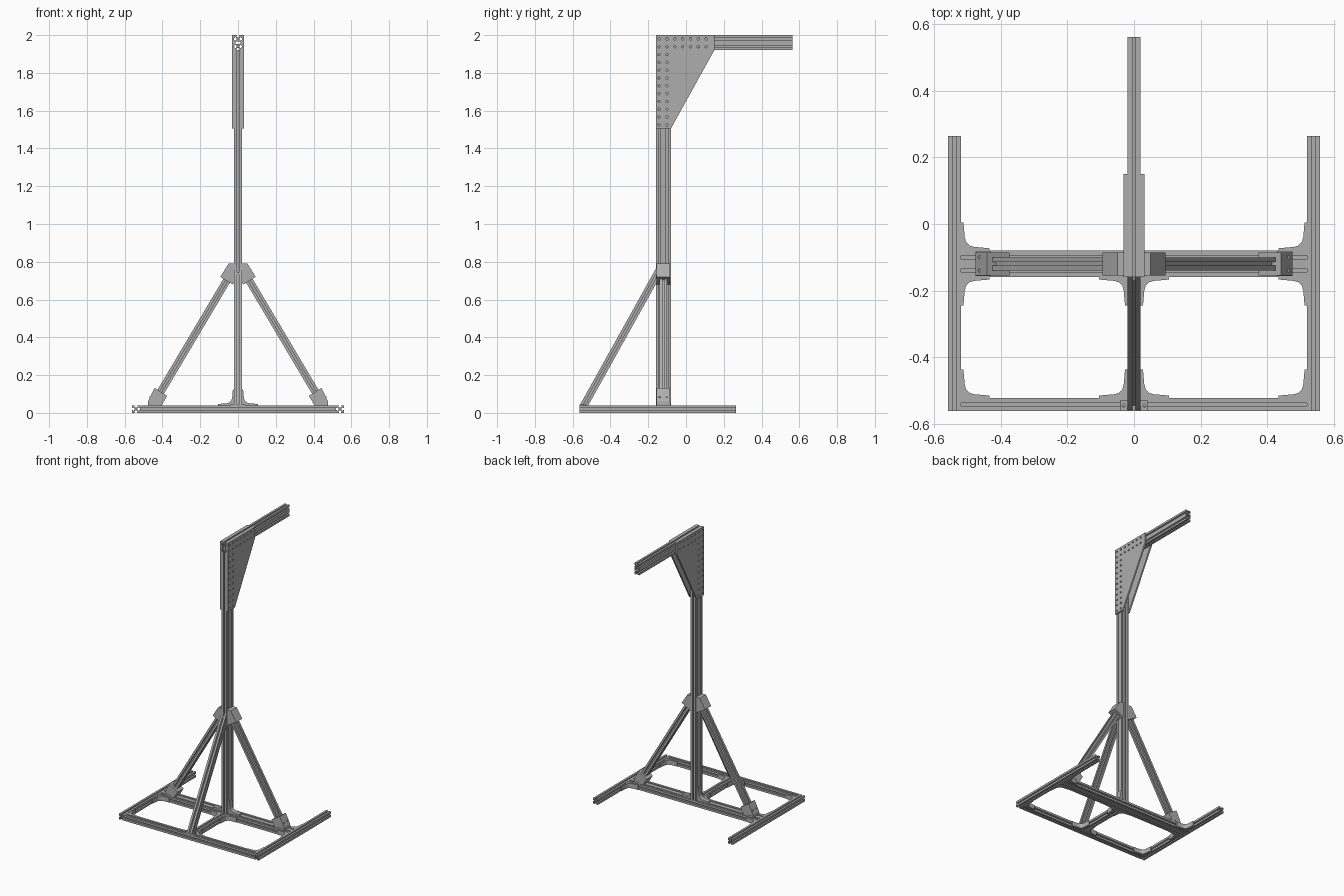
import bpy, bmesh, math
from mathutils import Vector, Matrix

cube = bpy.data.objects.get("Cube")
if cube:
    bpy.data.objects.remove(cube)

metal = bpy.data.materials.new("brushed_grey_metal")
metal.use_nodes = True
grey = (0.42, 0.42, 0.42, 1)
metal.diffuse_color = grey
metal.node_tree.nodes["Principled BSDF"].inputs["Base Color"].default_value = grey

H = 0.02  # half of one profile cell
X, Y, Z = Vector((1, 0, 0)), Vector((0, 1, 0)), Vector((0, 0, 1))


def circle(cx, cy, r, n=10):
    return [(cx + r * math.cos(math.tau * i / n), cy + r * math.sin(math.tau * i / n)) for i in range(n)]


def prism(name, loops, start, end, wide, cuts=()):
    """Extrude an outline with holes from start to end; wide is the outline's x axis."""
    start, end = Vector(start), Vector(end)
    curve = bpy.data.curves.new(name, "CURVE")
    curve.dimensions, curve.fill_mode = "2D", "BOTH"
    curve.extrude = (end - start).length / 2
    for loop in loops:
        spline = curve.splines.new("POLY")
        spline.points.add(len(loop) - 1)
        spline.use_cyclic_u = True
        for point, (u, v) in zip(spline.points, loop):
            point.co = (u, v, 0, 1)
    temp = bpy.data.objects.new(name + "_outline", curve)
    mesh = bpy.data.meshes.new_from_object(temp)
    bpy.data.objects.remove(temp)
    bpy.data.curves.remove(curve)
    mesh.name = name
    axis = (end - start).normalized()
    frame = Matrix((wide, axis.cross(wide), axis)).transposed().to_4x4()
    frame.translation = (start + end) / 2
    mesh.transform(frame)
    bm = bmesh.new()
    bm.from_mesh(mesh)
    bmesh.ops.remove_doubles(bm, verts=bm.verts, dist=1e-5)
    # Mitre cuts: remove what lies beyond each plane and close the end
    for point, normal in cuts:
        cut = bmesh.ops.bisect_plane(bm, geom=bm.verts[:] + bm.edges[:] + bm.faces[:],
                                     plane_co=point, plane_no=normal, clear_outer=True)
        rim = [e for e in cut["geom_cut"] if isinstance(e, bmesh.types.BMEdge)]
        bmesh.ops.triangle_fill(bm, edges=rim, use_beauty=True)
    bmesh.ops.recalc_face_normals(bm, faces=bm.faces)
    for f in bm.faces:
        f.smooth = False
    bm.to_mesh(mesh)
    bm.free()
    mesh.materials.clear()
    mesh.materials.append(metal)
    obj = bpy.data.objects.new(name, mesh)
    bpy.context.collection.objects.link(obj)
    return obj


def slot_section(cells):
    """T-slot profile outline, one or two cells wide, with its bores."""
    slot = [(0, -.005), (.0045, -.005), (.0045, -.01), (.0125, -.005),
            (.0125, .005), (.0045, .01), (.0045, .005), (0, .005)]
    half = H * cells
    outline = []
    for side in range(4):
        turn = Matrix.Rotation(side * math.pi / 2, 2)
        reach, span, count = (half, H, 1) if side % 2 == 0 else (H, half, cells)
        outline.append(turn @ Vector((reach, -span)))
        for k in range(count):
            mid = -span + H + 2 * H * k
            outline += [turn @ Vector((reach - d, mid + t)) for d, t in slot]
    loops = [outline]
    loops += [circle(-half + H + 2 * H * k, 0, .0035, 8) for k in range(cells)]
    if cells == 2:
        loops.append([(-.006, -.012), (.006, -.012), (.006, .012), (-.006, .012)])
    return loops


SINGLE, DOUBLE = slot_section(1), slot_section(2)
FRONT = -.563
BACK_Y = -.12   # centre line of the post and cross beam

# Base frame
for s, side in ((1, "left"), (-1, "right")):
    prism(side + "_base_rail", SINGLE, (s * .54, FRONT, H), (s * .54, .265, H), X)
prism("front_base_rail", SINGLE, (-.52, FRONT + H, H), (.52, FRONT + H, H), Y)
prism("rear_cross_beam", DOUBLE, (-.52, BACK_Y, H), (.52, BACK_Y, H), Y)
prism("centre_base_rail", SINGLE, (0, FRONT + 2 * H, H), (0, -.16, H), X)

# Post and top arm
prism("post", DOUBLE, (0, BACK_Y, .04), (0, BACK_Y, 1.92), Y)
prism("top_arm", DOUBLE, (0, -.16, 1.96), (0, -FRONT, 1.96), Z)

# Drilled gusset plates on both sides of the post and arm
pitch = .0414
spots = {(c, r) for c in range(2) for r in range(12)} | {(c, r) for c in range(7) for r in range(2)}
plate = [[(-.16, 2), (.15, 2), (.15, 1.92), (-.08, 1.505), (-.16, 1.505)]]
plate += [circle(-.142 + c * pitch, 1.98 - r * pitch, .0065) for c, r in sorted(spots)]
for x0, side in ((.02, "left"), (-.031, "right")):
    prism(side + "_gusset_plate", plate, (x0, 0, 0), (x0 + .011, 0, 0), Y)

# Side braces with their end brackets
foot = [(.375, .09), (.442, .132), (.477, .06), (.477, .04), (.405, .04)]
head = [(.02, .79), (.05, .79), (.094, .72), (.027, .68), (.02, .69)]
for s, side in ((1, "left"), (-1, "right")):
    low, high = Vector((s * .425, BACK_Y, .085)), Vector((s * .045, BACK_Y, .725))
    prism(side + "_brace", SINGLE, low, high, Y)
    for name, shape in (("foot", foot), ("head", head)):
        loop = [(s * x, z) for x, z in shape]
        prism(side + "_brace_" + name + "_bracket", [loop], (0, -.085, 0), (0, -.155, 0), X)
    # Bolted tab on the beam and bolt heads
    tab = [(s * .43, -.157), (s * .477, -.157), (s * .477, -.083), (s * .43, -.083)]
    prism(side + "_foot_tab", [tab], (0, 0, .04), (0, 0, .052), X)
    for y in (-.14, -.10):
        prism(side + "_foot_bolt", [circle(0, 0, .006)], (s * .463, y, .05), (s * .463, y, .088), X)

# Mitred front brace
low, high = Vector((0, -.54, .04)), Vector((0, -.16, .722))
run = (high - low).normalized()
prism("front_brace", SINGLE, low - run * .06, high + run * .06, X,
      [((0, 0, .04), -Z), ((0, -.16, 0), Y)])
prism("front_brace_foot_plate", [[(-.04, FRONT), (.04, FRONT), (.04, -.53), (-.04, -.53)]
      ] + [circle(s * .031, -.546, .005) for s in (1, -1)], (0, 0, .04), (0, 0, .045), X)
prism("front_brace_bolt", [circle(0, 0, .008)], (0, -.17, .738), (0, -.155, .738), X)


def corner(name, start, end, wide, su, sv):
    """Curved angle bracket with long legs in the su and sv directions."""
    leg = [(0, 0), (.085, 0), (.085, .007), (.04, .011), (.026, .015), (.015, .026), (.011, .04),
           (.007, .085), (0, .085)]
    prism(name, [[(su * u, sv * v) for u, v in leg]], start, end, wide)


# Angle brackets in the base corners and at the post foot
inner = FRONT + 2 * H
for s, side in ((1, "left"), (-1, "right")):
    for x, y, su, sv in ((.52, -.08, -1, 1), (.52, -.16, -1, -1), (.52, inner, -1, 1),
                         (.02, inner, 1, 1), (.02, -.16, 1, -1)):
        corner(side + "_corner_bracket", (s * x, y, .003), (s * x, y, .037), X, s * su, sv)
    corner(side + "_post_foot_bracket", (s * .02, -.103, .04), (s * .02, -.137, .04), X, s, 1)
